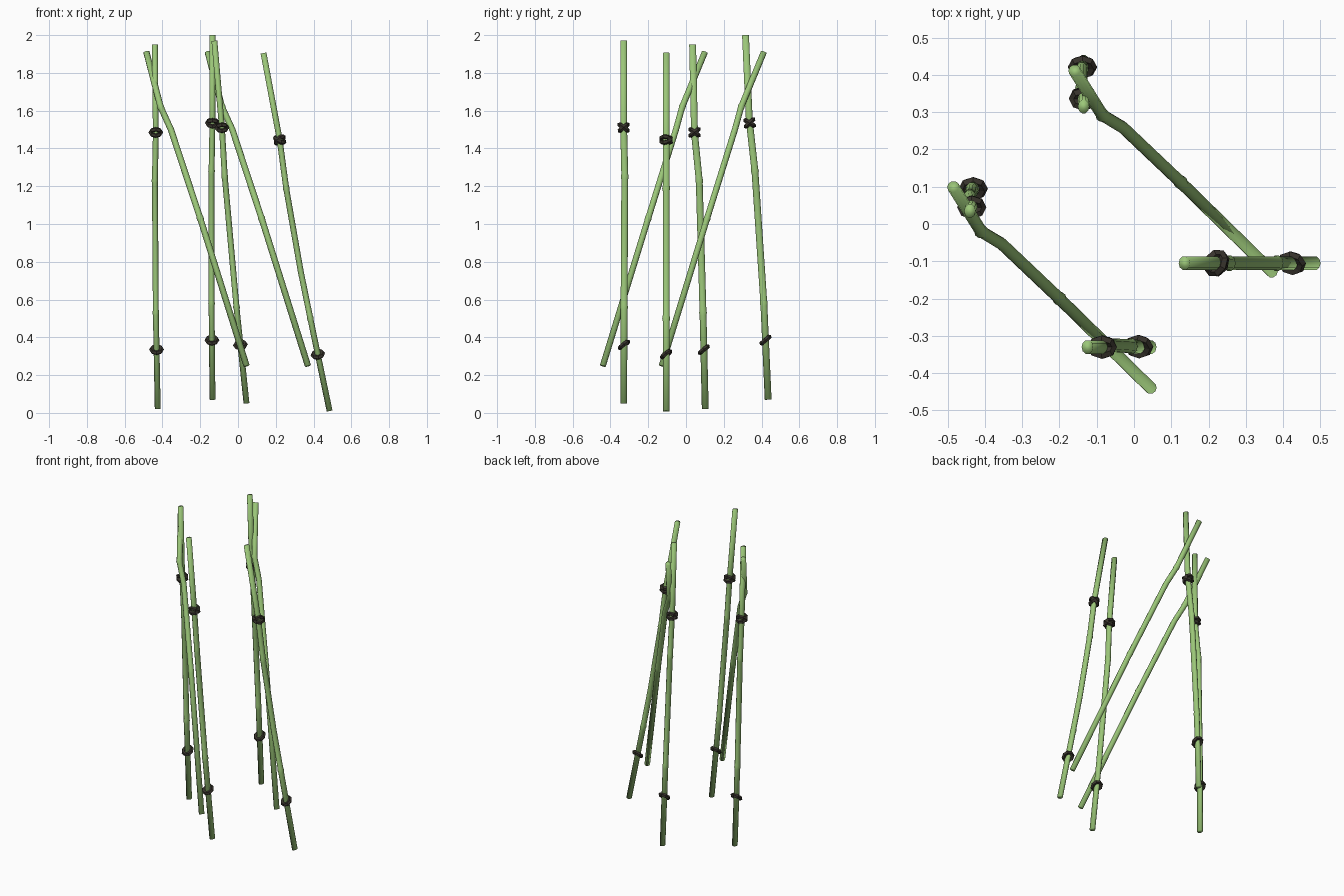
import bpy
import bmesh
from math import cos, sin, tau, radians
from mathutils import Vector, Matrix

if "Cube" in bpy.data.objects:
    bpy.data.objects.remove(bpy.data.objects["Cube"])


def material(name, rgb):
    mat = bpy.data.materials.new(name)
    mat.use_nodes = True
    mat.diffuse_color = (*rgb, 1)
    mat.node_tree.nodes["Principled BSDF"].inputs["Base Color"].default_value = (*rgb, 1)
    return mat


GREEN = material("bamboo green", (0.33, 0.57, 0.19))
DARK = material("dark rope", (0.04, 0.034, 0.026))
SIDES = 10


def finish(bm, name, mat, smooth):
    bmesh.ops.recalc_face_normals(bm, faces=bm.faces)
    mesh = bpy.data.meshes.new(name)
    for face in bm.faces:
        face.smooth = smooth
    bm.to_mesh(mesh)
    bm.free()
    mesh.materials.append(mat)
    obj = bpy.data.objects.new(name, mesh)
    bpy.context.collection.objects.link(obj)


def pole(name, path, nodes, rx, ry):
    """Bent cane through the path, with a small swelling at each node."""
    pts = [Vector(p) for p in path]
    stations = []
    for i, p in enumerate(pts):
        before, after = pts[max(i - 1, 0)], pts[min(i + 1, len(pts) - 1)]
        d = (before - after).normalized()
        if i in nodes:
            up, down = (before - p).normalized(), (after - p).normalized()
            stations += [(p + up * 0.014, d, 1), (p, d, 1.15), (p + down * 0.014, d, 1)]
        else:
            stations.append((p, d, 1))
    bm = bmesh.new()
    rings = []
    for p, d, s in stations:
        u = Vector((0, 1, 0)).cross(d).normalized()
        v = d.cross(u)
        rings.append([bm.verts.new(p + u * cos(tau * k / SIDES) * rx * s
                                   + v * sin(tau * k / SIDES) * ry * s)
                      for k in range(SIDES)])
    for a, b in zip(rings, rings[1:]):
        for k in range(SIDES):
            n = (k + 1) % SIDES
            bm.faces.new((a[k], a[n], b[n], b[k]))
    bm.faces.new(rings[0])
    bm.faces.new(rings[-1])
    finish(bm, name, GREEN, True)


def lashing(name, path, z, tilts, turn):
    """Chunky rope loops around the cane at height z."""
    for p, q in zip(path, path[1:]):
        if p[2] >= z >= q[2]:
            a, b = Vector(p), Vector(q)
    centre = a.lerp(b, (a.z - z) / (a.z - b.z))
    frame = (Matrix.Translation(centre)
             @ Vector((0, 0, 1)).rotation_difference(a - b).to_matrix().to_4x4()
             @ Matrix.Rotation(radians(turn), 4, 'Z'))
    bm = bmesh.new()
    major, minor, n, m = 0.027, 0.0125, 8, 5
    for tilt in tilts:
        mat = frame @ Matrix.Rotation(radians(tilt), 4, 'X')
        grid = []
        for i in range(n):
            t = tau * i / n
            grid.append([])
            for j in range(m):
                w = tau * j / m
                r = major + minor * cos(w)
                grid[i].append(bm.verts.new(mat @ Vector((r * cos(t), r * sin(t), minor * sin(w)))))
        for i in range(n):
            for j in range(m):
                k, l = (i + 1) % n, (j + 1) % m
                bm.faces.new((grid[i][j], grid[k][j], grid[k][l], grid[i][l]))
    finish(bm, name, DARK, False)


# Upright canes: path from top to bottom, node indices, lashing heights, lashing turn
uprights = {
    "right_front": ([(-.44, .035, 1.95), (-.435, .045, 1.48), (-.44, .07, 1.23),
                     (-.435, .09, .53), (-.425, .102, .02)], (2, 3), (1.485, .335), 0),
    "right_back": ([(-.135, .315, 2), (-.135, .335, 1.55), (-.14, .365, 1.28),
                    (-.14, .412, .58), (-.135, .435, .07)], (2, 3), (1.535, .385), 0),
    "left_front": ([(-.125, -.33, 1.97), (-.085, -.33, 1.51), (-.07, -.324, 1.25),
                    (-.008, -.328, .56), (.045, -.33, .05)], (2, 3), (1.51, .36), 0),
    "left_back": ([(.135, -.105, 1.905), (.22, -.105, 1.45), (.255, -.105, 1.19),
                   (.332, -.105, .75), (.383, -.105, .5), (.485, -.105, .01)],
                  (2, 4), (1.445, .31), 60),
}
for name, (path, nodes, (high, low), turn) in uprights.items():
    pole(name + "_upright", path, nodes, .0155, .019)
    lashing(name + "_upper_lashing", path, high, (38, -38), turn)
    lashing(name + "_lower_lashing", path, low, (38,), 0)

# Matching pair of slanted braces
brace = [(-.485, .10, 1.91), (-.41, -.02, 1.62), (-.355, -.053, 1.5),
         (-.2, -.2, 1.03), (.045, -.44, .25)]
for name, dx, dy in (("front_brace", 0, 0), ("back_brace", .325, .312)):
    pole(name, [(x + dx, y + dy, z) for x, y, z in brace], (1, 3), .0165, .0165)
